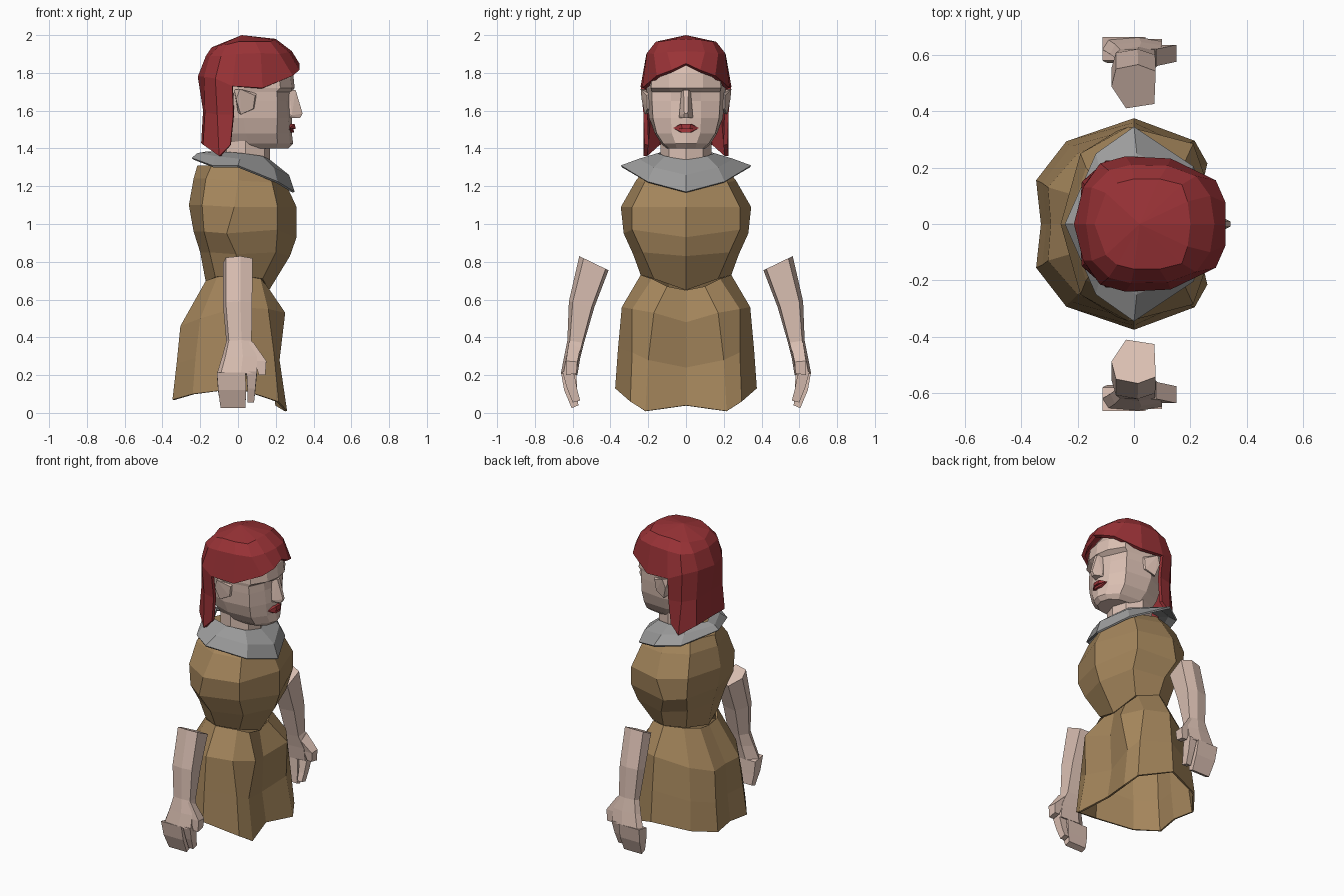
import bpy, bmesh
from mathutils import Vector


def material(name, rgb):
    m = bpy.data.materials.new(name)
    m.diffuse_color = (*rgb, 1)
    return m


SKIN = material("skin", (0.70, 0.52, 0.445))
HAIR = material("hair_red", (0.32, 0.032, 0.037))
CLOTH = material("dress_brown", (0.37, 0.235, 0.105))
GREY = material("collar_grey", (0.33, 0.33, 0.33))


def finish(name, bm, mat, thickness=0):
    """Merge seams, turn normals outward and make the object."""
    bmesh.ops.remove_doubles(bm, verts=bm.verts[:], dist=0.0005)
    bmesh.ops.recalc_face_normals(bm, faces=bm.faces[:])
    mid = sum((v.co for v in bm.verts), Vector()) / len(bm.verts)
    if sum(f.normal.dot(f.calc_center_median() - mid) * f.calc_area() for f in bm.faces) < 0:
        bmesh.ops.reverse_faces(bm, faces=bm.faces[:])
    me = bpy.data.meshes.new(name)
    bm.to_mesh(me)
    bm.free()
    me.materials.append(mat)
    ob = bpy.data.objects.new(name, me)
    bpy.context.collection.objects.link(ob)
    if thickness:
        s = ob.modifiers.new("thickness", 'SOLIDIFY')
        s.thickness = thickness
        s.offset = -1
    return ob


def half_loft(name, rows, mat, caps=(), thickness=0):
    """Skin rows of half-outline points (front to back), mirrored across y."""
    bm = bmesh.new()
    for s in (1, -1):
        grid = [[p and bm.verts.new((p[0], p[1] * s, p[2])) for p in r] for r in rows]
        for a, b in zip(grid, grid[1:]):
            for j in range(len(a) - 1):
                quad = (a[j], a[j + 1], b[j + 1], b[j])
                if all(quad):
                    bm.faces.new(quad)
        for c in caps:
            bm.faces.new(grid[c])
    return finish(name, bm, mat, thickness)


def hull(name, pts, mat):
    bm = bmesh.new()
    for p in pts:
        bm.verts.new(p)
    r = bmesh.ops.convex_hull(bm, input=bm.verts[:])
    bmesh.ops.delete(bm, geom=list({g for g in r["geom_interior"] if isinstance(g, bmesh.types.BMVert)}),
                     context='VERTS')
    return finish(name, bm, mat)


def limb(name, side, sections, mat, shape):
    """Sections: x min, x max, outer (y, z), inner (y, z)."""
    bm = bmesh.new()
    rings = []
    for x0, x1, yo, zo, yi, zi in sections:
        rings.append([bm.verts.new((x0 + (x1 - x0) * u, side * (yi + (yo - yi) * t), zi + (zo - zi) * t))
                      for u, t in shape])
    n = len(shape)
    for a, b in zip(rings, rings[1:]):
        for i in range(n):
            bm.faces.new((a[i], a[(i + 1) % n], b[(i + 1) % n], b[i]))
    bm.faces.new(rings[0])
    bm.faces.new(rings[-1])
    return finish(name, bm, mat)


# Bodice
half_loft("bodice", [
    [(.165, 0, .65), (.13, .17, .71), (0, .24, .73), (-.12, .17, .72), (-.17, 0, .69)],
    [(.275, 0, .83), (.20, .23, .85), (-.01, .28, .84), (-.15, .20, .85), (-.20, 0, .85)],
    [(.31, 0, .93), (.21, .285, .97), (-.06, .33, .95), (-.18, .25, .96), (-.235, 0, .96)],
    [(.31, 0, 1.09), (.21, .285, 1.09), (-.02, .345, 1.09), (-.19, .25, 1.10), (-.26, 0, 1.10)],
    [(.25, 0, 1.22), (.18, .22, 1.22), (0, .265, 1.23), (-.17, .20, 1.24), (-.235, 0, 1.24)],
    [(.20, 0, 1.29), (.15, .15, 1.29), (0, .21, 1.30), (-.14, .16, 1.31), (-.215, 0, 1.31)],
], CLOTH, caps=(0, 5))

# Open skirt with a centre pleat and scalloped hem
half_loft("skirt", [
    [(.16, 0, .65), (.155, .10, .67), (.12, .18, .71), (0, .24, .73), (-.11, .18, .72),
     (-.17, .09, .70), (-.175, 0, .69)],
    [(.19, 0, .48), (.25, .17, .53), (.16, .285, .55), (0, .34, .56), (-.20, .25, .50),
     (-.305, .13, .46), (-.295, 0, .46)],
    [(.18, 0, .24), (.22, .20, .28), (.19, .285, .32), (0, .36, .34), (-.225, .275, .29),
     (-.325, .145, .26), (-.31, 0, .26)],
    [(.21, 0, .04), (.26, .215, .01), (.215, .295, .06), (0, .375, .13), (-.24, .293, .10),
     (-.347, .155, .07), (-.33, 0, .08)],
], CLOTH, thickness=.012)

# Collar
half_loft("collar", [
    [(.17, 0, 1.34), (.13, .11, 1.36), (.02, .15, 1.375), (-.10, .12, 1.385), (-.16, 0, 1.385)],
    [(.27, 0, 1.26), (.19, .17, 1.30), (.01, .25, 1.345), (-.12, .19, 1.36), (-.215, 0, 1.375)],
    [(.30, 0, 1.17), (.21, .205, 1.225), (0, .345, 1.31), (-.135, .25, 1.31), (-.245, 0, 1.35)],
], GREY, thickness=.012)

# Neck
half_loft("neck", [
    [(x, y, z) for x, y in ((.17, 0), (.14, .09), (.04, .135), (-.06, .10), (-.10, 0))]
    for z in (1.29, 1.48)], SKIN, caps=(0, 1))

# Head: z, front x, two cheek points, side point, back x
HEAD = [
    (1.40, .265, .25, .05, .20, .09, .08, .105, .00),
    (1.425, .292, .275, .055, .21, .12, .06, .13, -.04),
    (1.48, .285, .27, .075, .205, .155, .04, .165, -.09),
    (1.56, .285, .265, .08, .21, .175, .03, .195, -.12),
    (1.65, .275, .255, .08, .21, .18, .03, .205, -.14),
    (1.70, .285, .25, .08, .205, .18, .03, .21, -.14),
    (1.72, .300, .285, .09, .225, .185, .03, .21, -.14),
    (1.80, .292, .275, .09, .215, .18, .03, .205, -.14),
    (1.92, .20, .19, .06, .15, .12, .03, .14, -.09),
]
half_loft("head", [
    [(f, 0, z), (x1, y1, z), (x2, y2, z), (x3, y3, z), (x3 - .12, y3 * .75, z), (b, 0, z)]
    for z, f, x1, y1, x2, y2, x3, y3, b in HEAD], SKIN, caps=(0, 8))

# Nose
hull("nose", [p for s in (1, -1) for p in (
    (.305, .013 * s, 1.71), (.27, .024 * s, 1.71), (.342, .009 * s, 1.585), (.328, .012 * s, 1.56),
    (.285, .036 * s, 1.575), (.27, .036 * s, 1.56))], SKIN)

# Lips, upper and lower
for name, z0, z1, out in (("lower_lip", 1.484, 1.506, .298), ("upper_lip", 1.503, 1.53, .306)):
    hull(name, [p for s in (1, -1) for p in (
        (out, .02 * s, z0), (out - .006, .025 * s, z1), (.272, .068 * s, 1.508), (.27, .03 * s, z0),
        (.27, .03 * s, z1))], HAIR)

# Ears
for s, side in ((1, "left"), (-1, "right")):
    hull(side + "_ear", [
        (.10, .195 * s, 1.69), (.085, .195 * s, 1.61), (.09, .208 * s, 1.68), (.08, .205 * s, 1.61),
        (.01, .24 * s, 1.715), (-.01, .235 * s, 1.66), (.015, .218 * s, 1.58),
        (-.02, .19 * s, 1.71), (0, .19 * s, 1.59)], SKIN)

# Hair cap with fringe, falling to a long curtain behind the ears
N = None
half_loft("hair", [
    [(.02, 0, 2.0)] * 8,
    [(.20, 0, 1.98), (.19, .08, 1.975), (.17, .14, 1.965), (.09, .16, 1.965), (0, .16, 1.965),
     (-.06, .145, 1.95), (-.10, .11, 1.945), (-.14, 0, 1.935)],
    [(.285, 0, 1.915), (.27, .10, 1.91), (.22, .17, 1.90), (.12, .207, 1.905), (-.01, .21, 1.90),
     (-.09, .19, 1.89), (-.15, .13, 1.89), (-.17, 0, 1.89)],
    [(.325, 0, 1.85), (.325, .075, 1.815), (.29, .155, 1.785), (.13, .232, 1.72), (-.03, .24, 1.73),
     (-.12, .215, 1.77), (-.18, .13, 1.78), (-.213, 0, 1.78)],
    [N, N, N, N, (-.025, .225, 1.58), (-.11, .205, 1.58), (-.175, .14, 1.59), (-.185, 0, 1.60)],
    [N, N, N, N, (-.04, .22, 1.42), (-.10, .225, 1.36), (-.185, .15, 1.42), (-.195, 0, 1.43)],
], HAIR, thickness=.022)

# Forearms, hands, fingers and thumbs
ROUND = [(0, .5), (.33, 0), (.97, .1), (1, .85), (.6, 1), (.1, .9)]
BOX = [(0, 0), (1, 0), (1, 1), (0, 1)]
for s, side in ((1, "left"), (-1, "right")):
    limb(side + "_forearm", s, [
        (-.08, .077, .565, .83, .41, .755), (-.08, .075, .62, .59, .485, .56),
        (-.062, .072, .628, .385, .54, .37)], SKIN, ROUND)
    limb(side + "_hand", s, [
        (-.062, .072, .628, .385, .54, .37), (-.085, .10, .645, .30, .56, .29),
        (-.112, .10, .662, .21, .575, .20)], SKIN, ROUND)
    limb(side + "_fingers", s, [
        (-.112, .04, .662, .215, .58, .20), (-.105, .042, .645, .12, .575, .11),
        (-.092, .04, .605, .025, .57, .04)], SKIN, BOX)
    limb(side + "_index_finger", s, [
        (.045, .10, .655, .22, .59, .20), (.05, .092, .63, .13, .575, .12),
        (.05, .085, .60, .055, .56, .065)], SKIN, BOX)
    limb(side + "_thumb", s, [
        (.04, .08, .62, .375, .56, .34), (.09, .15, .635, .275, .575, .27),
        (.11, .145, .635, .20, .58, .21)], SKIN, BOX)
